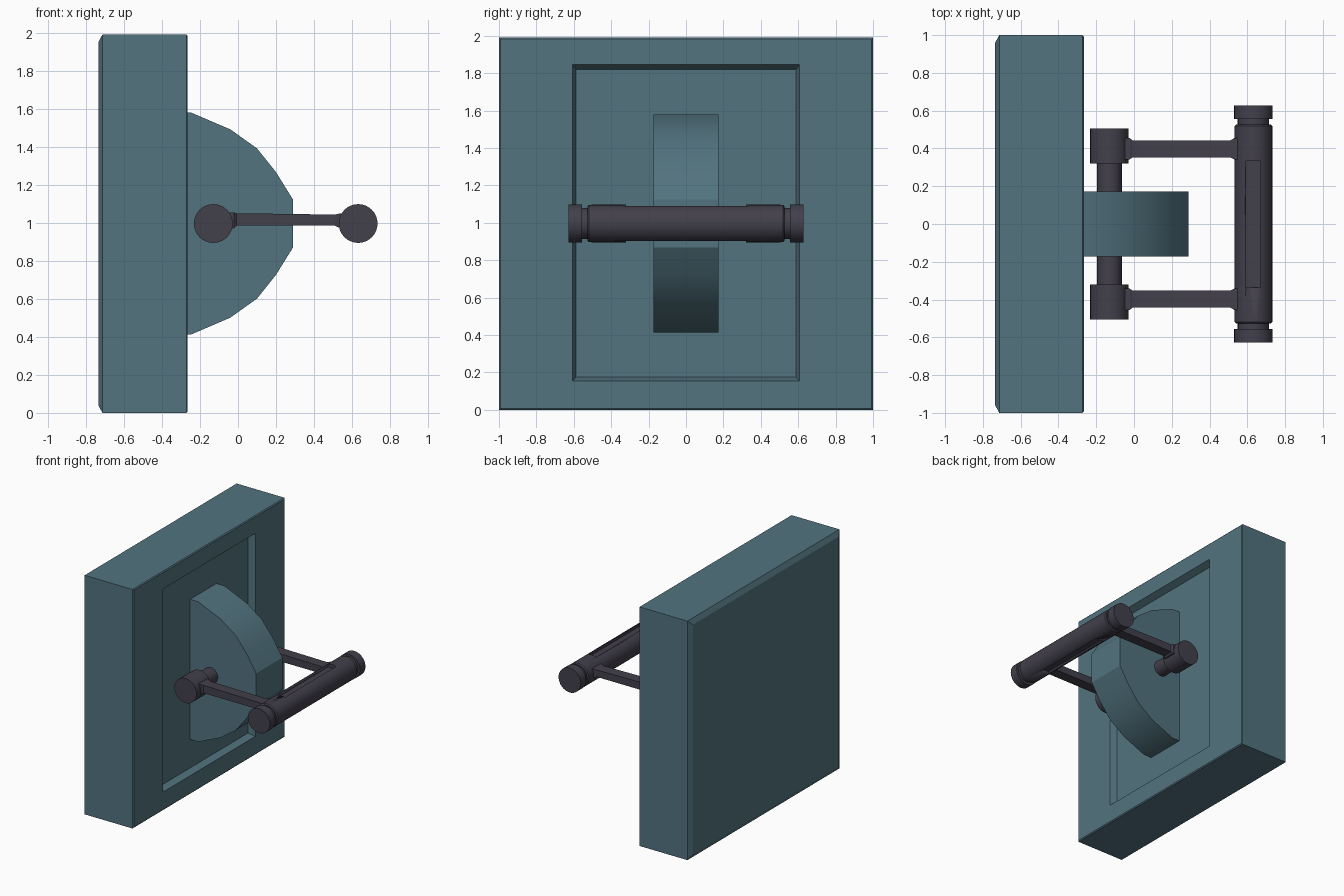
import bpy, bmesh, math

if "Cube" in bpy.data.objects:
    bpy.data.objects.remove(bpy.data.objects["Cube"])


def material(name, rgb):
    m = bpy.data.materials.new(name)
    m.diffuse_color = (*rgb, 1)
    m.use_nodes = True
    m.node_tree.nodes["Principled BSDF"].inputs["Base Color"].default_value = m.diffuse_color
    return m


TEAL = material("slate teal", (0.084, 0.172, 0.212))
DARK = material("dark grey", (0.055, 0.050, 0.070))


def loft(name, loops, mat, angle=30):
    """Join successive point loops with quads and cap both ends."""
    bm = bmesh.new()
    rows = [[bm.verts.new(p) for p in loop] for loop in loops]
    for a, b in zip(rows, rows[1:]):
        n = len(a)
        for i in range(n):
            j = (i + 1) % n
            bm.faces.new((a[i], a[j], b[j], b[i]))
    bm.faces.new(rows[0])
    bm.faces.new(rows[-1])
    bmesh.ops.recalc_face_normals(bm, faces=bm.faces)
    me = bpy.data.meshes.new(name)
    bm.to_mesh(me)
    bm.free()
    ob = bpy.data.objects.new(name, me)
    bpy.context.collection.objects.link(ob)
    me.materials.append(mat)
    bpy.ops.object.select_all(action='DESELECT')
    ob.select_set(True)
    bpy.context.view_layer.objects.active = ob
    bpy.ops.object.shade_smooth_by_angle(angle=math.radians(angle))
    return ob


def rect(x, y0, y1, z0, z1):
    return [(x, y0, z0), (x, y1, z0), (x, y1, z1), (x, y0, z1)]


def rod(name, cx, cz, steps, sides=32):
    """Turned part along y; steps are (y, radius)."""
    return loft(name, [[(cx + r * math.cos(2 * math.pi * i / sides), y,
                         cz + r * math.sin(2 * math.pi * i / sides))
                        for i in range(sides)] for y, r in steps], DARK)


# Square wall plate: chamfered back, recessed panel in its front
plate = [(-0.735, 0.96, 0.04, 1.95), (-0.713, 1.0, 0.0, 1.99),
         (-0.272, 1.0, 0.0, 1.99), (-0.265, 0.992, 0.008, 1.982),
         (-0.265, 0.607, 0.155, 1.845), (-0.32, 0.588, 0.175, 1.82)]
loft("wall_plate", [rect(x, -h, h, a, b) for x, h, a, b in plate], TEAL, 20)

# Faceted rounded boss, mirrored about mid height
half = [(-0.33, 0.583), (-0.245, 0.583), (-0.04, 0.495), (0.10, 0.395),
        (0.20, 0.27), (0.288, 0.128)]
outline = half + [(x, -z) for x, z in reversed(half)]
loft("boss", [[(x, y, 0.996 + z) for x, z in outline] for y in (-0.173, 0.173)],
     TEAL, 24)

# Pivot axle with thick end hubs
hub = [(0.32, 0.066), (0.32, 0.102), (0.505, 0.102)]
rod("pivot_axle", -0.13, 0.996,
    [(-y, r) for y, r in reversed(hub)] + hub)

# Handle bar with grooves and end caps
end = [(0.518, 0.1), (0.526, 0.092), (0.526, 0.083), (0.556, 0.083),
       (0.556, 0.102), (0.628, 0.102)]
bar = rod("handle_bar", 0.632, 0.996,
          [(-y, r) for y, r in reversed(end)] + end)

# Shallow slots cut in the top and bottom of the bar
for s in (-1, 1):
    zs = sorted((0.996 + s * 0.07, 0.996 + s * 0.2))
    cutter = loft("slot_cutter", [rect(x, -0.337, 0.337, *zs)
                                  for x in (0.593, 0.667)], DARK)
    cutter.hide_render = True
    bpy.context.view_layer.objects.active = bar
    mod = bar.modifiers.new("slot", 'BOOLEAN')
    mod.operation = 'DIFFERENCE'
    mod.solver = 'EXACT'
    mod.object = cutter
    bpy.ops.object.modifier_apply(modifier=mod.name)
    bpy.data.objects.remove(cutter)

# Two flat arms, flared where they meet hub and bar
arm = [(-0.08, 0.056, 0.97, 1.055), (-0.022, 0.056, 0.97, 1.055),
       (-0.008, 0.045, 0.985, 1.05), (0.51, 0.045, 0.985, 1.043),
       (0.53, 0.056, 0.975, 1.048), (0.58, 0.056, 0.975, 1.048)]
for side, s in (("left", -1), ("right", 1)):
    c = 0.398 * s
    loft("arm_" + side, [rect(x, c - h, c + h, a, b) for x, h, a, b in arm],
         DARK, 15)
